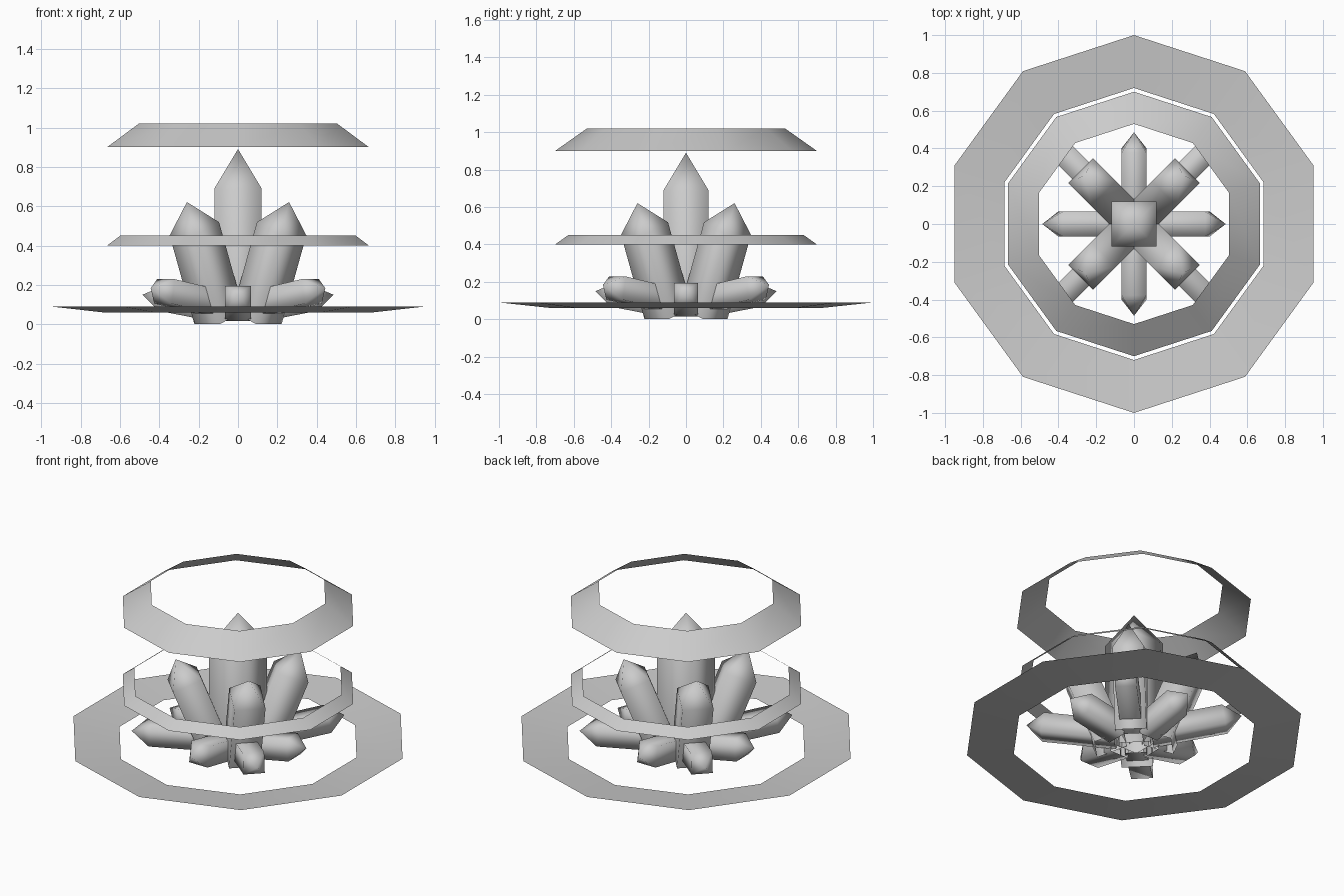
import bpy, bmesh, math
from mathutils import Matrix

if "Cube" in bpy.data.objects:
    bpy.data.objects.remove(bpy.data.objects["Cube"])

grey = bpy.data.materials.new("stone_grey")
grey.diffuse_color = (0.6, 0.6, 0.6, 1)
grey.use_nodes = True
grey.node_tree.nodes["Principled BSDF"].inputs["Base Color"].default_value = grey.diffuse_color


def finish(name, bm):
    bmesh.ops.recalc_face_normals(bm, faces=bm.faces)
    # open bands must face upward
    if name.endswith("ring"):
        for f in bm.faces:
            f.normal_update()
            if f.normal.z < 0:
                f.normal_flip()
    for f in bm.faces:
        f.smooth = True
    me = bpy.data.meshes.new(name)
    bm.to_mesh(me)
    bm.free()
    me.materials.append(grey)
    ob = bpy.data.objects.new(name, me)
    bpy.context.collection.objects.link(ob)
    return ob


def ring(name, r_out, z_out, r_in, z_in, sides=10):
    """Thin ten-sided band between two loops."""
    bm = bmesh.new()
    loops = []
    for r, z in ((r_out, z_out), (r_in, z_in)):
        loops.append([bm.verts.new((r * math.cos(a), r * math.sin(a), z))
                      for a in (math.pi / 2 + math.tau * i / sides for i in range(sides))])
    o, n = loops
    for i in range(sides):
        j = (i + 1) % sides
        bm.faces.new((o[i], o[j], n[j], n[i]))
    return finish(name, bm)


def crystal(name, half, length, tip, base_r, base_z, tilt, turn):
    """Square prism with a pyramid point and open foot, leaning outward."""
    bm = bmesh.new()
    corners = ((-1, -1), (1, -1), (1, 1), (-1, 1))
    low = [bm.verts.new((x * half, y * half, 0)) for x, y in corners]
    top = [bm.verts.new((x * half, y * half, length)) for x, y in corners]
    apex = bm.verts.new((0, 0, length + tip))
    for i in range(4):
        j = (i + 1) % 4
        bm.faces.new((low[i], low[j], top[j], top[i]))
        bm.faces.new((top[i], top[j], apex))
    bm.transform(Matrix.Rotation(math.radians(turn), 4, 'Z')
                 @ Matrix.Translation((base_r, 0, base_z))
                 @ Matrix.Rotation(math.radians(tilt), 4, 'Y'))
    return finish(name, bm)


# Three bands around the cluster
ring("ground_ring", 1.0, 0.09, 0.72, 0.06)
ring("middle_ring", 0.70, 0.40, 0.63, 0.45)
ring("top_ring", 0.70, 0.90, 0.53, 1.02)

# Crystal cluster
crystal("centre_crystal", 0.12, 0.63, 0.20, 0, 0.06, 0, 0)
for k in range(4):
    crystal(f"tall_crystal_{k + 1}", 0.092, 0.485, 0.146, 0.136, 0.034, 21.5, 45 + 90 * k)
    crystal(f"low_crystal_{k + 1}", 0.063, 0.435, 0.10, 0.10, 0.095, 80.5, 45 + 90 * k)
    crystal(f"short_crystal_{k + 1}", 0.065, 0.275, 0.097, 0.12, 0.079, 79, 90 * k)
